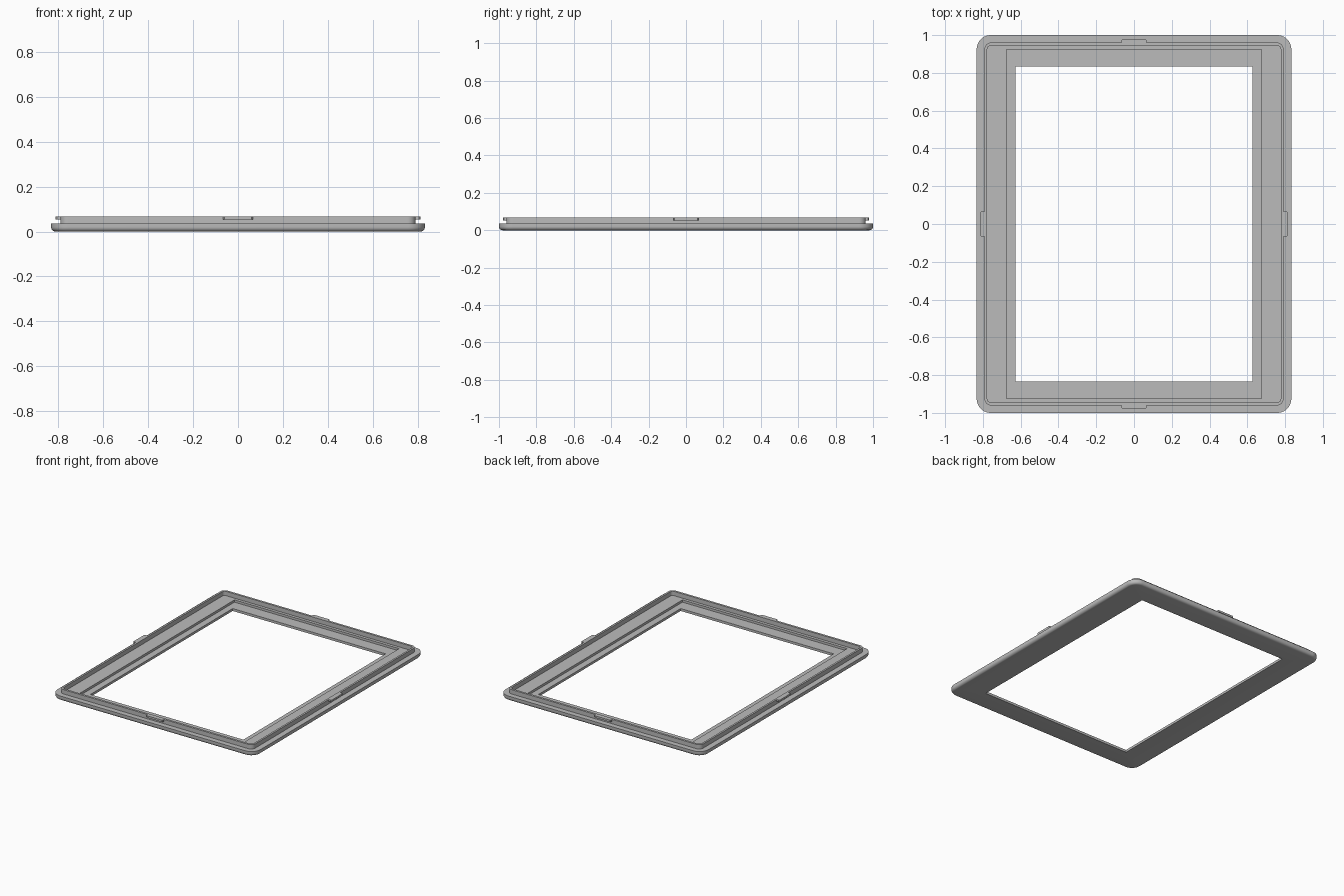
import bpy, bmesh, math
from mathutils import Matrix

cube = bpy.data.objects.get("Cube")
if cube:
    bpy.data.objects.remove(cube, do_unlink=True)

grey = bpy.data.materials.new("plain grey")
grey.use_nodes = True
colour = (0.5, 0.5, 0.5, 1)
grey.diffuse_color = colour
grey.node_tree.nodes["Principled BSDF"].inputs["Base Color"].default_value = colour


def finish(name, bm):
    bmesh.ops.remove_doubles(bm, verts=bm.verts[:], dist=1e-5)
    bmesh.ops.recalc_face_normals(bm, faces=bm.faces[:])
    mesh = bpy.data.meshes.new(name)
    bm.to_mesh(mesh)
    bm.free()
    mesh.materials.append(grey)
    ob = bpy.data.objects.new(name, mesh)
    bpy.context.collection.objects.link(ob)
    return ob


def rounded_loop(bm, hx, hy, r, z, steps=10):
    """Ring of vertices around a rectangle with corner radius r."""
    ring = []
    for k, (sx, sy) in enumerate([(1, 1), (-1, 1), (-1, -1), (1, -1)]):
        for i in range(steps + 1):
            a = math.pi / 2 * (k + i / steps)
            ring.append(bm.verts.new((sx * (hx - r) + r * math.cos(a),
                                      sy * (hy - r) + r * math.sin(a), z)))
    return ring


# Frame cross-section, swept round: half width, half depth, corner radius, height
HX, HY, R, FILLET = 0.833, 1.0, 0.075, 0.02
BASE, TOP, LEDGE = 0.035, 0.067, 0.018
section = [(0.627, 0.833, 0, 0)]
for i in range(7):                                  # rounded lower edge
    a = math.pi / 2 * i / 6
    inset = FILLET * (1 - math.sin(a))
    section.append((HX - inset, HY - inset, R - inset, FILLET * (1 - math.cos(a))))
section += [
    (HX, HY, R, BASE),
    (0.791, 0.961, 0.035, BASE),                    # raised rim
    (0.791, 0.961, 0.035, TOP),
    (0.777, 0.945, 0.02, TOP),
    (0.777, 0.945, 0.02, BASE),
    (0.675, 0.923, 0, BASE),                        # recess around the opening
    (0.675, 0.923, 0, LEDGE),
    (0.627, 0.833, 0, LEDGE),
]
bm = bmesh.new()
rings = [rounded_loop(bm, *s) for s in section]
for a, b in zip(rings, rings[1:] + rings[:1]):
    for i in range(len(a)):
        j = (i + 1) % len(a)
        bm.faces.new((a[i], a[j], b[j], b[i]))
bmesh.ops.dissolve_degenerate(bm, dist=1e-6, edges=bm.edges[:])
frame = finish("bezel_frame", bm)
bpy.context.view_layer.objects.active = frame
frame.select_set(True)
bpy.ops.object.shade_smooth_by_angle(angle=math.radians(35))
frame.select_set(False)


# Snap clips on the middle of each side
def clip(name, reach, turn):
    bm = bmesh.new()
    outline = [(reach - 0.024, -0.067), (reach - 0.006, -0.067), (reach, -0.061),
               (reach, 0.061), (reach - 0.006, 0.067), (reach - 0.024, 0.067)]
    face = bm.faces.new([bm.verts.new((x, y, 0.053)) for x, y in outline])
    top = bmesh.ops.extrude_face_region(bm, geom=[face])["geom"]
    for v in top:
        if isinstance(v, bmesh.types.BMVert):
            v.co.z = TOP
    bm.transform(Matrix.Rotation(math.radians(turn), 4, "Z"))
    finish(name, bm)


for name, reach, turn in [("left_clip", 0.813, 0), ("back_clip", 0.979, 90),
                          ("right_clip", 0.813, 180), ("front_clip", 0.979, 270)]:
    clip(name, reach, turn)
